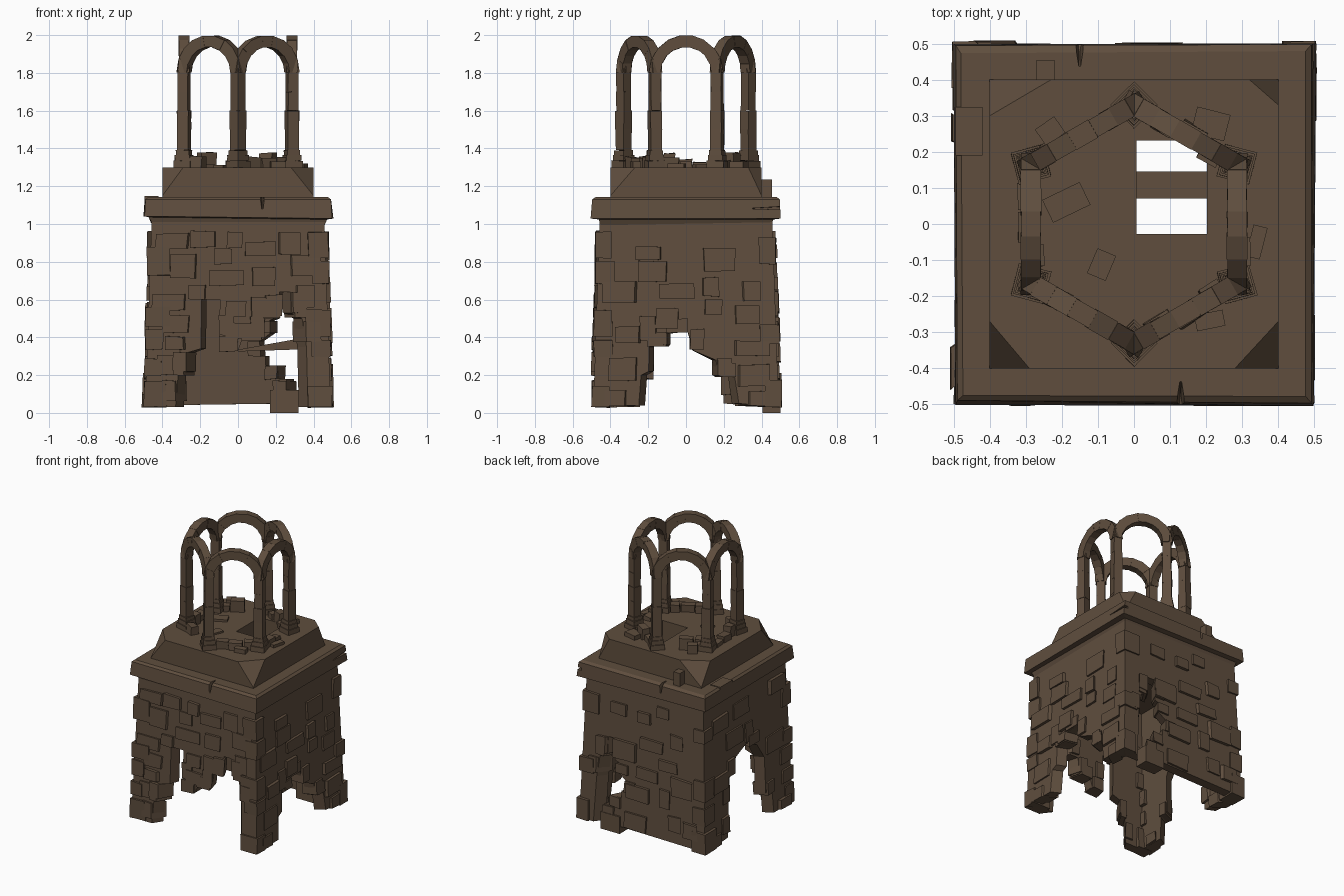
import bpy, bmesh, math, random
from mathutils import Vector, Matrix

if "Cube" in bpy.data.objects:
    bpy.data.objects.remove(bpy.data.objects["Cube"])

random.seed(7)
stone = bpy.data.materials.new("brown_stone")
stone.diffuse_color = (0.115, 0.076, 0.048, 1)
stone.use_nodes = True
stone.node_tree.nodes["Principled BSDF"].inputs["Base Color"].default_value = stone.diffuse_color
T = 0.065                                  # wall thickness
HEX = [(0, 3, 2, 1), (4, 5, 6, 7), (0, 1, 5, 4), (1, 2, 6, 5), (2, 3, 7, 6), (3, 0, 4, 7)]


def finish(bm, name):
    bmesh.ops.recalc_face_normals(bm, faces=bm.faces)
    me = bpy.data.meshes.new(name)
    bm.to_mesh(me)
    bm.free()
    me.materials.append(stone)
    ob = bpy.data.objects.new(name, me)
    bpy.context.collection.objects.link(ob)
    return ob


def hexa(bm, pts):
    vs = [bm.verts.new(p) for p in pts]
    for f in HEX:
        bm.faces.new([vs[i] for i in f])


def box(bm, x0, x1, y0, y1, z0, z1, turn=0, jit=0.0):
    c = Vector(((x0 + x1) / 2, (y0 + y1) / 2, 0))
    rot = Matrix.Rotation(turn, 3, 'Z')
    hexa(bm, [c + rot @ (Vector((x, y, z)) - c) + Vector([random.uniform(-jit, jit) for _ in range(3)])
              for z in (z0, z1) for x, y in ((x0, y0), (x1, y0), (x1, y1), (x0, y1))])


def cut(ob, cutter):
    mod = ob.modifiers.new("cut", 'BOOLEAN')
    mod.operation, mod.solver, mod.object = 'DIFFERENCE', 'EXACT', cutter
    bpy.context.view_layer.objects.active = ob
    bpy.ops.object.modifier_apply(modifier=mod.name)


# ---- tapered ruined walls: outline in (along, height), front wall turned by quarter turns
def half(z):
    return 0.492 - 0.034 * z


def wall_point(u, z, depth, k):
    w = half(z) + depth
    return Matrix.Rotation(k * math.pi / 2, 3, 'Z') @ Vector((u / 0.49 * w, -w, z))


def inside(u, z, poly):
    hit = False
    for (a, b), (c, d) in zip(poly, poly[1:] + poly[:1]):
        if (b > z) != (d > z) and u < (c - a) * (z - b) / (d - b) + a:
            hit = not hit
    return hit


def slab(bm, u0, u1, z0, z1, d0, d1, k, jit=0.004):
    j = lambda: random.uniform(-jit, jit)
    corners = [(u0 + j(), z0 + j()), (u1 + j(), z0 + j()), (u1 + j(), z1 + j()), (u0 + j(), z1 + j())]
    hexa(bm, [wall_point(u, max(z, 0), d, k) for d in (d0, d1) for u, z in corners])


front = [(-.49, .03), (-.33, .03), (-.32, .2), (-.27, .22), (-.27, .32), (-.2, .34), (-.2, .6), (-.1, .6),
         (-.1, .33), (0, .33), (.02, .38), (.13, .39), (.15, .5), (.23, .5), (.23, .64), (.29, .64),
         (.29, .53), (.35, .5), (.37, .35), (.37, .03), (.49, .03)]
right = [(-.49, .04), (-.25, .04), (-.24, .2), (-.2, .22), (-.2, .35), (-.1, .36), (-.1, .42), (.01, .43),
         (.04, .33), (.16, .28), (.18, .19), (.26, .19), (.28, .05), (.49, .03)]
back = [(-.49, .03), (-.38, .03), (-.37, .35), (-.35, .5), (-.29, .53), (-.29, .65), (-.23, .65), (-.23, .5),
        (-.2, .49), (-.2, .42), (-.14, .38), (-.14, .3), (-.17, .3), (-.17, .25), (-.25, .25), (-.25, .18),
        (-.3, .18), (-.3, .05), (.49, .04)]
left = [(-.49, .03), (-.23, .05), (-.22, .25), (-.2, .45), (-.12, .57), (0, .62), (.12, .57), (.2, .45),
        (.2, .2), (.27, .18), (.28, .03), (.49, .03)]

for k, (name, low, count) in enumerate((("front", front, 24), ("right", right, 15),
                                        ("back", back, 14), ("left", left, 7))):
    poly = low + [(.49, 1.03), (-.49, 1.03)]
    bm = bmesh.new()
    outer = [bm.verts.new(wall_point(u, z, 0, k)) for u, z in poly]
    inner = [bm.verts.new(wall_point(u, z, -T, k)) for u, z in poly]
    bm.faces.new(outer)
    bm.faces.new(inner[::-1])
    for i in range(len(poly)):
        n = (i + 1) % len(poly)
        bm.faces.new((outer[i], inner[i], inner[n], outer[n]))
    finish(bm, name + "_wall")

    # raised facing stones, scattered without overlap
    bm = bmesh.new()
    placed = []
    for _ in range(900):
        if len(placed) >= count:
            break
        w, h = random.uniform(.08, .19), random.uniform(.07, .13)
        u, z = random.uniform(-.38, .38), .06 + .9 * random.random() ** 1.15
        r = (u - w / 2, u + w / 2, z - h / 2, z + h / 2)
        if r[3] > .98 or not all(inside(a, b, poly) for a in (r[0], u, r[1]) for b in (r[2], z, r[3])):
            continue
        if any(r[0] < q[1] and r[1] > q[0] and r[2] < q[3] and r[3] > q[2] for q in placed):
            continue
        placed.append(r)
        slab(bm, *r, -.02, random.uniform(.008, .022), k)
    # broken stones lining the opening, slightly thicker than the wall
    for (a, b), (c, d) in zip(low, low[1:]):
        length = math.hypot(c - a, d - b)
        if length < .05 or length > .3 or abs(a + c) > .8 or random.random() < .25:
            continue
        u, z = (a + c) / 2 - (d - b) / length * .036, (b + d) / 2 + (c - a) / length * .036
        along, across = min(.055, length / 2), random.uniform(.034, .043)
        w, h = (across, along) if abs(d - b) > abs(c - a) else (along, across)
        slab(bm, u - w, u + w, z - h, z + h, -T - .015, random.uniform(.008, .02), k)
    finish(bm, name + "_stones")

# ---- corner stones wrapping the four corners
bm = bmesh.new()
for sx in (-1, 1):
    for sy in (-1, 1):
        z = .03
        while z < .9:
            h = random.uniform(.09, .15)
            if random.random() < .45 or z < .1:
                o = half(z) + random.uniform(.006, .016)
                a, b = random.uniform(.08, .13), random.uniform(.08, .13)
                xs, ys = sorted((sx * o, sx * (o - a))), sorted((sy * o, sy * (o - b)))
                box(bm, *xs, *ys, z, z + h, jit=.004)
            z += h + random.uniform(.0, .05)
finish(bm, "corner_stones")

# ---- loose foot block in the back wall and fallen beam inside
bm = bmesh.new()
box(bm, .17, .32, .405, .5, 0, .12)
finish(bm, "foot_block")
bm = bmesh.new()
hexa(bm, [(0, .07, .325), (.44, .07, .34), (.44, .145, .34), (0, .145, .325),
          (0, .07, .335), (.36, .07, .40), (.36, .145, .40), (0, .145, .335)])
finish(bm, "fallen_beam")

# ---- cornice built from square rings
bm = bmesh.new()
rings = []
for r, z in ((.455, 1.0), (.468, 1.03), (.5, 1.035), (.493, 1.13), (.475, 1.143)):
    rings.append([bm.verts.new((x * r + random.uniform(-.006, .006), y * r + random.uniform(-.006, .006),
                                z + (.006 * -x if z < 1.1 else 0)))
                  for x, y in ((-1, -1), (1, -1), (1, 1), (-1, 1))])
for lo, hi in zip(rings, rings[1:]):
    for i in range(4):
        bm.faces.new((lo[i], lo[(i + 1) % 4], hi[(i + 1) % 4], hi[i]))
bm.faces.new(rings[0][::-1])
bm.faces.new(rings[-1])
cornice = finish(bm, "cornice")

# ---- upper block: square foot, chipped top corners
bm = bmesh.new()
for sx, sy, ca, cb in ((-1, -1, .11, .13), (1, -1, .12, .13), (1, 1, .08, .07), (-1, 1, .17, .1)):
    for p in ((.4, .4, 1.13), (.4, .4, 1.15), (.4 - ca, .4, 1.3), (.4, .4 - cb, 1.3)):
        bm.verts.new((sx * p[0], sy * p[1], p[2]))
bmesh.ops.convex_hull(bm, input=bm.verts)
upper = finish(bm, "upper_block")

# ---- shaft through the roof, plus cracks in the cornice
bm = bmesh.new()
box(bm, .007, .203, -.028, .232, .8, 1.6)
shaft = finish(bm, "shaft_cutter")
bm = bmesh.new()
for x, y, w, d in ((.13, -.5, .028, .1), (-.15, .5, .028, .1)):
    s = 1 if y > 0 else -1
    hexa(bm, [(x - w * .3, y + .05 * s, 1.06), (x + w * .3, y + .05 * s, 1.06), (x, y - d * s * .3, 1.09),
              (x - .002, y - d * s * .3, 1.09), (x - w, y + .05 * s, 1.2), (x + w, y + .05 * s, 1.2),
              (x + .004, y - d * s, 1.2), (x - .004, y - d * s, 1.2)])
hexa(bm, [(.55, .34, 1.08), (.55, .56, 1.07), (.47, .56, 1.075), (.47, .36, 1.08),
          (.55, .34, 1.085), (.55, .56, 1.1), (.47, .56, 1.095), (.47, .36, 1.083)])
cracks = finish(bm, "crack_cutter")
for ob, cutters in ((cornice, (shaft, cracks)), (upper, (shaft,))):
    for c in cutters:
        cut(ob, c)
for c in (shaft, cracks):
    bpy.data.objects.remove(c)

# ---- loose stones on the cornice and the platform
bm = bmesh.new()
box(bm, -.27, -.22, .4, .455, 1.13, 1.235)
box(bm, -.495, -.42, .19, .325, 1.1, 1.148)
box(bm, -.245, -.13, .025, .095, 1.29, 1.315, .45)
box(bm, -.118, -.062, -.15, -.075, 1.29, 1.312, -.4)
box(bm, .165, .26, .24, .315, 1.29, 1.33, -.25)
box(bm, -.265, -.2, .23, .285, 1.29, 1.36, .6)
box(bm, .32, .36, -.095, -.005, 1.29, 1.32, -.25)
box(bm, .17, .25, -.29, -.245, 1.29, 1.33, .2)
finish(bm, "loose_stones")

# ---- six-sided crown: square columns with a corner facing out, round arches, broken kerb
R, SPRING = .33, 1.803
kerb = bmesh.new()
for i in range(6):
    ang = math.radians(60 * i)
    bm = bmesh.new()
    for z0, z1, h in ((1.29, 1.335, .046), (1.335, 1.365, .04), (1.365, 1.39, .035), (1.39, 1.5, .03),
                      (1.5, 1.6, .031), (1.6, 1.7, .028), (1.7, SPRING + .02, .028)):
        box(bm, -h, h, -h, h, z0, z1, math.pi / 4, .001)
    bm.transform(Matrix.Rotation(ang + math.pi / 6, 4, 'Z') @ Matrix.Translation((R, 0, 0)))
    finish(bm, "column_%d" % (i + 1))
    place = Matrix.Rotation(ang, 4, 'Z') @ Matrix.Translation((R * math.cos(math.pi / 6), 0, 0))
    rad = R / 2
    bm = bmesh.new()
    for n in range(9):                     # wedge stones of the round arch
        a0, a1 = math.pi * n / 9, math.pi * (n + 1) / 9
        t, d = .032 + random.uniform(-.002, .001), .027 + random.uniform(-.001, .002)
        hexa(bm, [(x, r * math.cos(a), SPRING + r * math.sin(a)) for x in (-d, d)
                  for a, r in ((a0, rad - t), (a1, rad - t), (a1, rad + t), (a0, rad + t))])
    bm.transform(place)
    finish(bm, "arch_%d" % (i + 1))
    tmp = bmesh.new()
    y = -.115
    while y < .09:
        w = random.uniform(.05, .1)
        if random.random() < .65:
            o = random.uniform(-.01, .01)
            box(tmp, o - .027, o + .027, y, min(y + w, .12), 1.29, random.uniform(1.32, 1.38), 0, .004)
        y += w + .005
    tmp.transform(place)
    me = bpy.data.meshes.new("tmp")
    tmp.to_mesh(me)
    tmp.free()
    kerb.from_mesh(me)
    bpy.data.meshes.remove(me)
finish(kerb, "kerb_stones")
